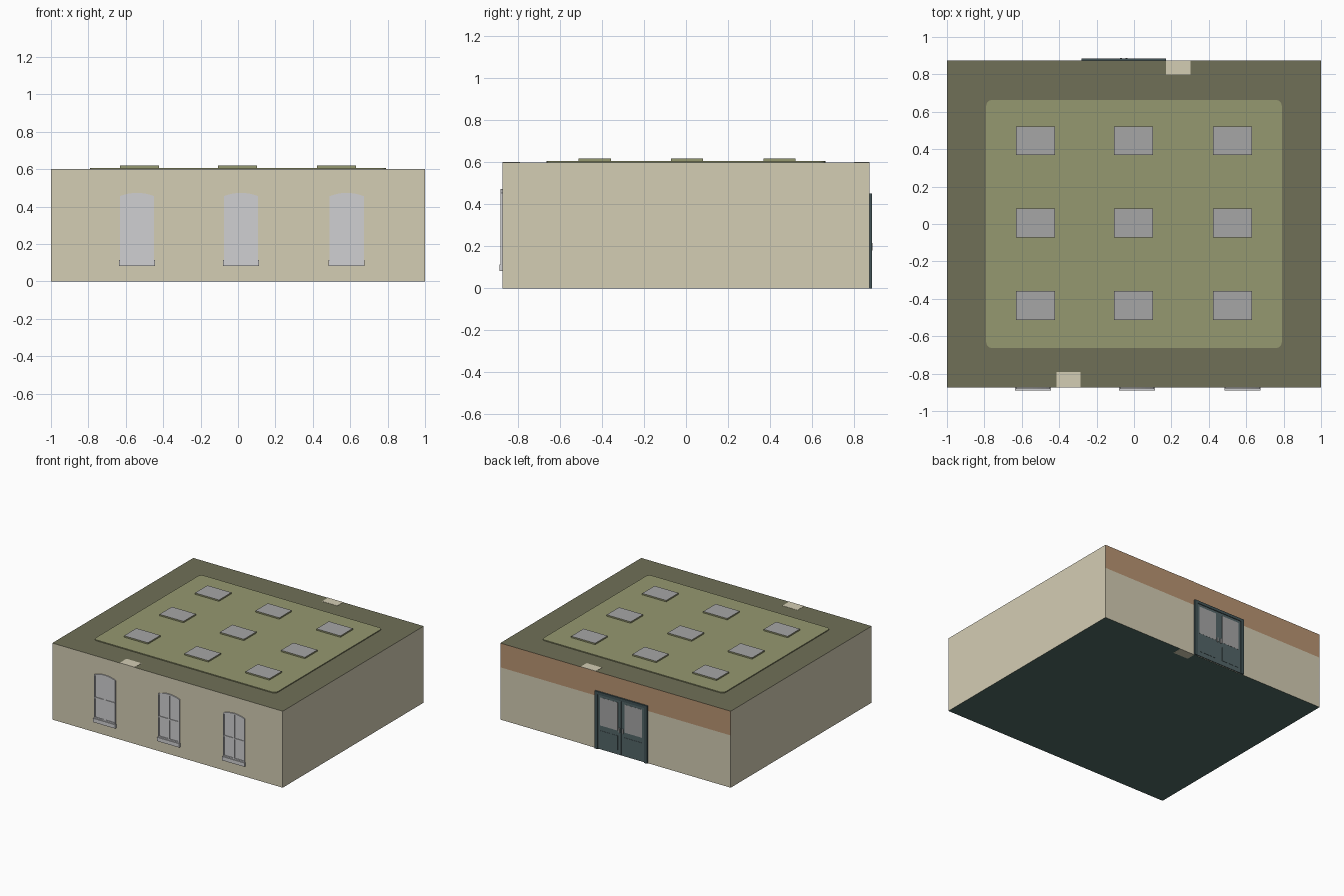
import bpy, bmesh, math

if "Cube" in bpy.data.objects:
    bpy.data.objects.remove(bpy.data.objects["Cube"])


def mat(name, r, g, b):
    lin = [((c / 255 + 0.055) / 1.055) ** 2.4 for c in (r, g, b)]
    m = bpy.data.materials.new(name)
    m.diffuse_color = (*lin, 1)
    m.use_nodes = True
    m.node_tree.nodes["Principled BSDF"].inputs["Base Color"].default_value = m.diffuse_color
    return m


CREAM = mat("cream_wall", 212, 205, 180)
BROWN = mat("brown_band", 186, 149, 115)
RIM = mat("dark_olive_roof", 112, 112, 87)
OLIVE = mat("olive_panel", 149, 152, 112)
GREY = mat("skylight_grey", 166, 166, 166)
PALE = mat("window_grey", 208, 208, 210)
TEAL = mat("door_teal", 84, 102, 104)
DARK = mat("door_frame_teal", 66, 84, 87)
FLOOR = mat("floor_green", 80, 108, 101)


def finish(name, bm, mats, rule=None):
    bmesh.ops.recalc_face_normals(bm, faces=bm.faces)
    if rule:
        for f in bm.faces:
            f.material_index = rule(f)
    me = bpy.data.meshes.new(name)
    bm.to_mesh(me)
    bm.free()
    for m in mats:
        me.materials.append(m)
    ob = bpy.data.objects.new(name, me)
    bpy.context.collection.objects.link(ob)
    return ob


def box(name, x, y, z, mats, rule=None):
    """Box from (min, max) pairs."""
    bm = bmesh.new()
    bmesh.ops.create_cube(bm, size=1)
    for v in bm.verts:
        v.co = [r[0] if c < 0 else r[1] for c, r in zip(v.co, (x, y, z))]
    return finish(name, bm, mats, rule)


def prism(name, pts, depth, mats):
    """Extrude a closed outline by a depth vector."""
    bm = bmesh.new()
    face = bm.faces.new([bm.verts.new(p) for p in pts])
    ext = bmesh.ops.extrude_face_region(bm, geom=[face])
    vs = [g for g in ext["geom"] if isinstance(g, bmesh.types.BMVert)]
    bmesh.ops.translate(bm, verts=vs, vec=depth)
    return finish(name, bm, mats)


# Main building: roof, floor, walls and the brown band on the back wall
W, D, H = 1.0, 0.874, 0.6
bm = bmesh.new()
bmesh.ops.create_cube(bm, size=1)
for v in bm.verts:
    v.co = (v.co.x * 2 * W, v.co.y * 2 * D, (v.co.z + 0.5) * H)
bmesh.ops.bisect_plane(bm, geom=bm.verts[:] + bm.edges[:] + bm.faces[:],
                       plane_co=(0, 0, 0.41), plane_no=(0, 0, 1))


def wall_rule(f):
    if abs(f.normal.z) > 0.5:
        return 2 if f.normal.z > 0 else 3
    return 1 if f.normal.y > 0.5 and f.calc_center_median().z > 0.41 else 0


finish("building", bm, [CREAM, BROWN, RIM, FLOOR], wall_rule)

# Raised roof panel with rounded corners
R = 0.03
outline = []
for sx, sy, a0 in ((1, 1, 0), (-1, 1, 90), (-1, -1, 180), (1, -1, 270)):
    for k in range(5):
        a = math.radians(a0 + k * 22.5)
        outline.append((sx * (0.79 - R) + R * math.cos(a),
                        sy * (0.663 - R) + R * math.sin(a), 0.6))
prism("roof_panel", outline, (0, 0, 0.007), [OLIVE])

# Skylights, grey on top with olive sides
for cx in (-0.527, -0.003, 0.527):
    for cy in (-0.435, 0.005, 0.445):
        box("skylight", (cx - 0.104, cx + 0.104), (cy - 0.077, cy + 0.077),
            (0.607, 0.618), [OLIVE, GREY], lambda f: int(f.normal.z > 0.5))

# Cream patches on the roof edges and under the floor edge
box("roof_patch_back", (0.17, 0.302), (0.8, D), (0.6, 0.6015), [CREAM])
box("roof_patch_front", (-0.415, -0.285), (-D, -0.79), (0.6, 0.6015), [CREAM])
box("floor_patch_back", (0.17, 0.302), (0.8, D), (-0.001, 0.0), [CREAM])

# Front windows with arched heads
for cx in (-0.54, 0.016, 0.581):
    w = 0.092
    arch = [(cx - w + 2 * w * k / 8, -D,
             0.455 + 0.018 * (1 - (k / 4 - 1) ** 2)) for k in range(9)]
    prism("window_pane", [(cx + w, -D, 0.1), (cx - w, -D, 0.1)] + arch,
          (0, -0.003, 0), [PALE])

    def bar(name, x0, x1, z0, z1, y=0.008):
        box(name, (cx + x0, cx + x1), (-D - y, -D), (z0, z1), [PALE])

    bar("window_frame_left", -w, -w + 0.008, 0.1, 0.455)
    bar("window_frame_right", w - 0.008, w, 0.1, 0.455)
    bar("window_mullion", -0.006, 0.006, 0.1, 0.468)
    bar("window_transom", -w, w, 0.27, 0.28)
    bar("sash_bottom", -w, w, 0.113, 0.123)
    # arched head of the frame
    low = [(x, y, z - 0.01) for x, y, z in reversed(arch)]
    prism("window_head", arch + low, (0, -0.008, 0), [PALE])
    bar("window_sill", -0.096, 0.096, 0.083, 0.113, 0.015)

# Back double door
X0, X1, TOP = -0.282, 0.172, 0.452
MID = (X0 + X1) / 2
box("door_frame_left", (X0, X0 + 0.025), (D, D + 0.012), (0, TOP), [DARK])
box("door_frame_right", (X1 - 0.025, X1), (D, D + 0.012), (0, TOP), [DARK])
box("door_frame_head", (X0 + 0.025, X1 - 0.025), (D, D + 0.012),
    (TOP - 0.022, TOP), [DARK])
for s in (-1, 1):
    def span(a, b):
        return tuple(sorted((MID + s * a, MID + s * b)))
    box("door_leaf", span(0.002, 0.202), (D, D + 0.007), (0.003, 0.43), [TEAL])
    box("door_glass", span(0.03, 0.182), (D, D + 0.008), (0.19, 0.41), [GREY])
    box("door_lower_panel", span(0.03, 0.182), (D, D + 0.009),
        (0.04, 0.15), [TEAL])
    box("door_handle", span(0.01, 0.02), (D, D + 0.014), (0.18, 0.215), [GREY])
